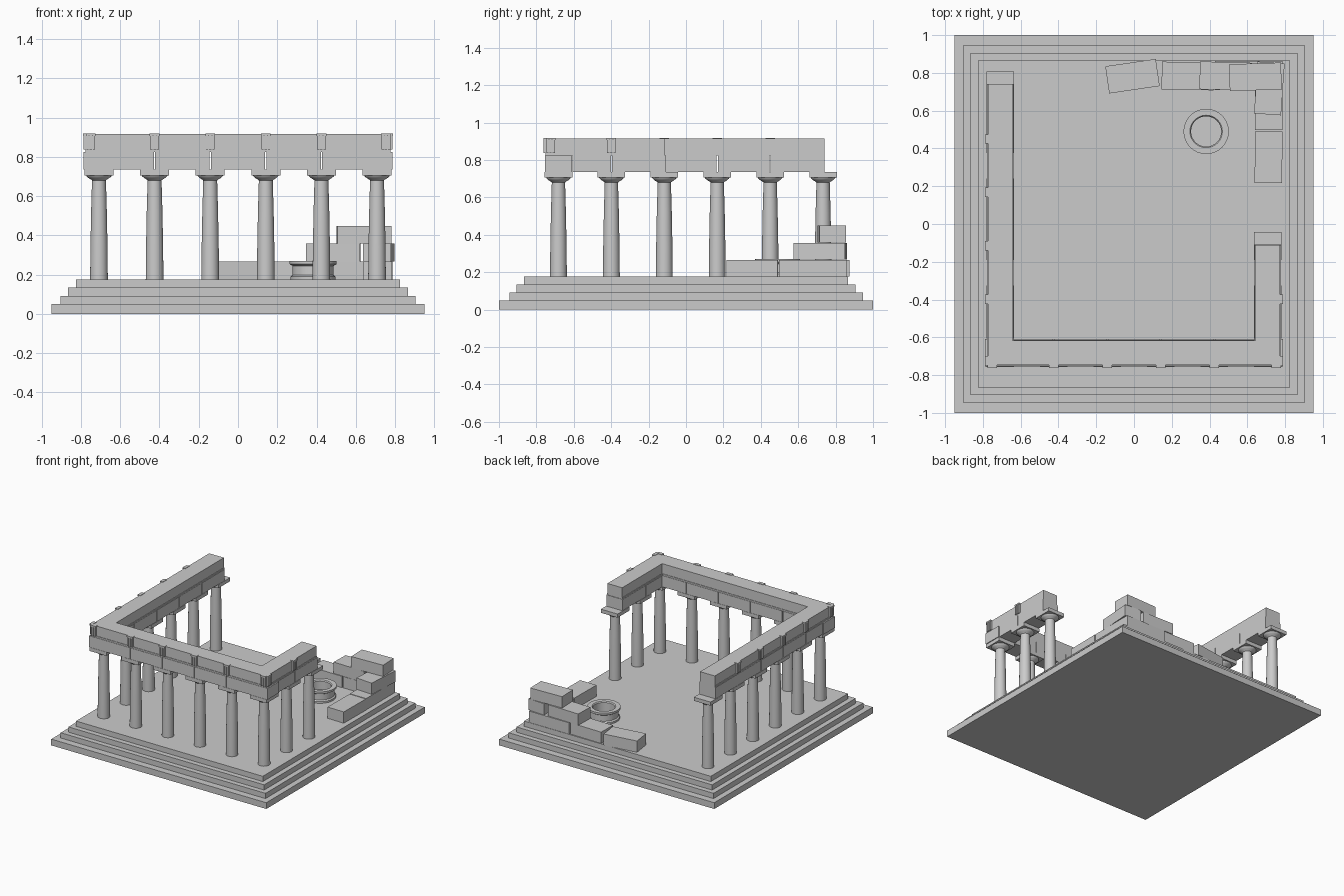
import bpy, bmesh, math
from math import radians

if "Cube" in bpy.data.objects:
    bpy.data.objects.remove(bpy.data.objects["Cube"])


def box(name, x0, x1, y0, y1, z0, z1, rot=0.0):
    """Axis-aligned box given by its limits, optionally turned about z."""
    bm = bmesh.new()
    bmesh.ops.create_cube(bm, size=1)
    bmesh.ops.scale(bm, vec=(x1 - x0, y1 - y0, z1 - z0), verts=bm.verts)
    me = bpy.data.meshes.new(name)
    bm.to_mesh(me)
    bm.free()
    ob = bpy.data.objects.new(name, me)
    ob.location = ((x0 + x1) / 2, (y0 + y1) / 2, (z0 + z1) / 2)
    ob.rotation_euler.z = radians(rot)
    bpy.context.collection.objects.link(ob)
    return ob


def lathe(name, profile, x, y, n):
    """Turn an (r, z) profile about a vertical axis; r = 0 ends close it."""
    bm = bmesh.new()
    verts = [bm.verts.new((r, 0, z)) for r, z in profile]
    edges = [bm.edges.new(p) for p in zip(verts, verts[1:])]
    bmesh.ops.spin(bm, geom=verts + edges, axis=(0, 0, 1), cent=(0, 0, 0),
                   angle=math.tau, steps=n, use_duplicate=False)
    bmesh.ops.remove_doubles(bm, verts=bm.verts, dist=1e-5)
    bmesh.ops.recalc_face_normals(bm, faces=bm.faces)
    me = bpy.data.meshes.new(name)
    bm.to_mesh(me)
    bm.free()
    ob = bpy.data.objects.new(name, me)
    ob.location = (x, y, 0)
    bpy.context.collection.objects.link(ob)
    bpy.ops.object.select_all(action='DESELECT')
    ob.select_set(True)
    bpy.context.view_layer.objects.active = ob
    bpy.ops.object.shade_smooth_by_angle(angle=radians(35))
    return ob


# Stepped platform
STEPS = [(0.95, 1.0, 0, 0.05), (0.905, 0.945, 0.05, 0.092),
         (0.865, 0.905, 0.092, 0.134), (0.825, 0.865, 0.134, 0.176)]
for i, (hx, hy, z0, z1) in enumerate(STEPS):
    box(f"platform_step_{i + 1}", -hx, hx, -hy, hy, z0, z1)

# Columns: tapered shaft, flared capital and square abacus
FLOOR = 0.176
XS = [-0.708 + 0.2832 * i for i in range(6)]
YS = [-0.682 + 0.283 * i for i in range(6)]
SHAFT = [(0, FLOOR), (0.045, FLOOR), (0.0435, 0.34), (0.040, 0.52),
         (0.0355, 0.68), (0.040, 0.684), (0.053, 0.692), (0.064, 0.702),
         (0.066, 0.708), (0, 0.708)]
spots = [(x, YS[0]) for x in XS]
spots += [(XS[0], y) for y in YS[1:]] + [(XS[5], y) for y in YS[1:3]]
for i, (x, y) in enumerate(spots):
    lathe(f"column_{i + 1}", SHAFT, x, y, 24)
    box(f"abacus_{i + 1}", x - 0.074, x + 0.074, y - 0.074, y + 0.074, 0.706, 0.735)

# Architrave blocks, jointed over the columns
H, GAP = 0.072, 0.003
for i in range(5):
    a = XS[0] - H - 0.008 if i == 0 else XS[i] + GAP
    b = XS[5] + H + 0.008 if i == 4 else XS[i + 1] - GAP
    box(f"front_architrave_{i + 1}", a, b, YS[0] - H, YS[0] + H, 0.735, 0.825)
for side, cx, count in (("left", XS[0], 5), ("right", XS[5], 2)):
    for i in range(count):
        a = YS[0] + H + GAP if i == 0 else YS[i] + GAP
        b = YS[i + 1] - GAP if i < count - 1 else YS[i + 1] + 0.008
        w = H - 0.001 * (i % 2)
        box(f"{side}_architrave_{i + 1}", cx - w, cx + w, a, b, 0.735, 0.825)

# Thin band course and frieze above it
ends = {"left": (XS[0], YS[5] + 0.008), "right": (XS[5], YS[2] + 0.004)}
for name, h, z0, z1 in (("band", 0.069, 0.825, 0.837), ("frieze", 0.065, 0.837, 0.916)):
    box(f"front_{name}", XS[0] - h, XS[5] + h, YS[0] - h, YS[0] + h, z0, z1)
    for side, (cx, yend) in ends.items():
        box(f"{side}_{name}", cx - h, cx + h, YS[0] + h, yend, z0, z1)


# Triglyphs: backing slab with three upright bars and a cap
def triglyph(name, x, y, nx, ny):
    def slab(part, t0, t1, d0, d1, z0, z1):
        if ny:
            box(f"{name}_{part}", x + t0, x + t1, y + min(ny * d0, ny * d1),
                y + max(ny * d0, ny * d1), z0, z1)
        else:
            box(f"{name}_{part}", x + min(nx * d0, nx * d1),
                x + max(nx * d0, nx * d1), y + t0, y + t1, z0, z1)
    slab("back", -0.023, 0.023, 0.055, 0.072, 0.837, 0.917)
    slab("cap", -0.025, 0.025, 0.055, 0.081, 0.907, 0.919)
    for k in (-1, 0, 1):
        slab(f"bar_{k + 2}", k * 0.0165 - 0.006, k * 0.0165 + 0.006,
             0.06, 0.079, 0.837, 0.908)


for i, x in enumerate(XS):
    shift = -0.042 if i == 0 else 0.045 if i == 5 else 0
    triglyph(f"front_triglyph_{i + 1}", x + shift, YS[0], 0, -1)
for i, y in enumerate(YS[:5]):
    triglyph(f"left_triglyph_{i + 1}", XS[0], y - (0.042 if i == 0 else 0), -1, 0)
for i, y in enumerate(YS[:2]):
    triglyph(f"right_triglyph_{i + 1}", XS[5], y - (0.042 if i == 0 else 0), 1, 0)

# Ruined wall corner: x0, x1, y0, y1, course, turn
WALL = [(-0.143, 0.127, 0.71, 0.855, 0, 8.3), (0.147, 0.423, 0.71, 0.857, 0, -1),
        (0.43, 0.785, 0.71, 0.862, 0, 0), (0.64, 0.785, 0.497, 0.71, 0, 0),
        (0.64, 0.785, 0.217, 0.49, 0, -0.8),
        (0.348, 0.622, 0.71, 0.857, 1, -1.5), (0.645, 0.788, 0.58, 0.855, 1, -4),
        (0.505, 0.78, 0.708, 0.85, 2, 2)]
for i, (x0, x1, y0, y1, c, rot) in enumerate(WALL):
    z = FLOOR + 0.0915 * c
    box(f"wall_block_{i + 1}", x0, x1, y0, y1, z, z + 0.09, rot)

# Round stone basin with flared foot and rim
BASIN = [(0, FLOOR), (0.115, FLOOR), (0.115, 0.19), (0.105, 0.198), (0.105, 0.245),
         (0.12, 0.254), (0.12, 0.27), (0.086, 0.27), (0.08, 0.262),
         (0.08, 0.195), (0, 0.195)]
lathe("stone_basin", BASIN, 0.382, 0.49, 32)
